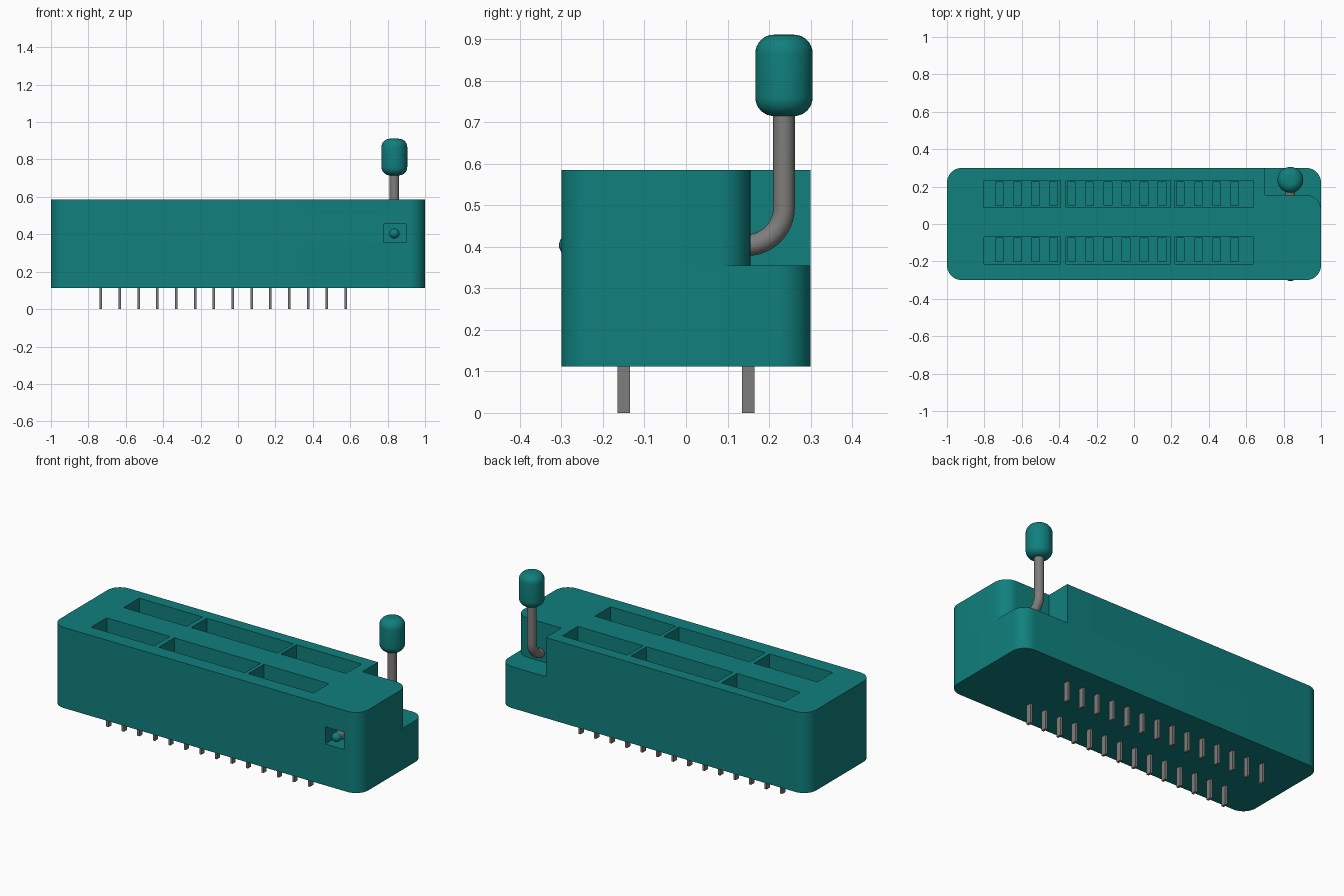
import bpy, bmesh, math
from mathutils import Vector

cube = bpy.data.objects.get("Cube")
if cube:
    bpy.data.objects.remove(cube, do_unlink=True)


def make_material(name, rgb, rough):
    m = bpy.data.materials.new(name)
    m.use_nodes = True
    m.diffuse_color = (*rgb, 1)
    b = m.node_tree.nodes["Principled BSDF"]
    b.inputs["Base Color"].default_value = (*rgb, 1)
    b.inputs["Roughness"].default_value = rough
    return m


TEAL = make_material("teal plastic", (0.005, 0.214, 0.205), 0.5)
GREY = make_material("grey metal", (0.21, 0.205, 0.2), 0.5)


def finish(name, bm, mat):
    bmesh.ops.recalc_face_normals(bm, faces=bm.faces)
    me = bpy.data.meshes.new(name)
    bm.to_mesh(me)
    bm.free()
    ob = bpy.data.objects.new(name, me)
    bpy.context.collection.objects.link(ob)
    me.materials.append(mat)
    return ob


def smooth(ob):
    bpy.ops.object.select_all(action='DESELECT')
    ob.select_set(True)
    bpy.context.view_layer.objects.active = ob
    bpy.ops.object.shade_smooth_by_angle(angle=math.radians(35))


def prism(name, corners, z0, z1, mat):
    """Extrude an outline of (x, y, corner radius) points; every corner is 90 degrees."""
    pts = []
    n = len(corners)
    for i, (x, y, r) in enumerate(corners):
        p = Vector((x, y))
        if r == 0:
            pts.append(p)
            continue
        a = (Vector(corners[i - 1][:2]) - p).normalized()
        b = (Vector(corners[(i + 1) % n][:2]) - p).normalized()
        c = p + (a + b) * r
        for k in range(13):
            t = k / 12 * math.pi / 2
            pts.append(c - b * r * math.cos(t) - a * r * math.sin(t))
    bm = bmesh.new()
    f = bm.faces.new([bm.verts.new((q.x, q.y, z0)) for q in pts])
    ext = bmesh.ops.extrude_face_region(bm, geom=[f])
    top = [v for v in ext["geom"] if isinstance(v, bmesh.types.BMVert)]
    bmesh.ops.translate(bm, verts=top, vec=(0, 0, z1 - z0))
    return finish(name, bm, mat)


def boxes(name, extents, mat):
    """One mesh of boxes, each given as x0, x1, y0, y1, z0, z1."""
    bm = bmesh.new()
    for x0, x1, y0, y1, z0, z1 in extents:
        vs = bmesh.ops.create_cube(bm, size=1)["verts"]
        bmesh.ops.scale(bm, verts=vs, vec=(x1 - x0, y1 - y0, z1 - z0))
        bmesh.ops.translate(bm, verts=vs, vec=((x0 + x1) / 2, (y0 + y1) / 2, (z0 + z1) / 2))
    return finish(name, bm, mat)


def cut(ob, extents):
    cutter = boxes("cutter", extents, TEAL)
    cutter.hide_render = True
    mod = ob.modifiers.new("cut", 'BOOLEAN')
    mod.operation, mod.solver, mod.object = 'DIFFERENCE', 'EXACT', cutter
    bpy.context.view_layer.objects.active = ob
    bpy.ops.object.modifier_apply(modifier=mod.name)
    bpy.data.objects.remove(cutter, do_unlink=True)


# Housing: lower base and upper block with the lever notch at the back left
BOTTOM, SHELF, TOP, R = 0.112, 0.355, 0.585, 0.08
base = prism("housing_base",
             [(-1, -0.3, R), (1, -0.3, R), (1, 0.3, R), (-1, 0.3, R)],
             BOTTOM, SHELF, TEAL)
block = prism("housing_block",
              [(-1, -0.3, R), (1, -0.3, R), (1, 0.155, R),
               (0.70, 0.155, 0), (0.70, 0.3, 0), (-1, 0.3, R)],
              SHELF, TOP, TEAL)

# Long slots in the top, and the square pocket in the front
rows = [(-0.214, -0.07), (0.088, 0.232)]
spans = [(-0.803, -0.393), (-0.364, 0.195), (0.217, 0.64)]
FLOOR = 0.42
slots = [(x0, x1, y0, y1, FLOOR, 0.7) for x0, x1 in spans for y0, y1 in rows]
slots.append((0.777, 0.897, -0.4, -0.2, 0.3, 0.456))
cut(block, slots)

# Contact holes in the slot floors
holes = []
for y0, y1 in [(-0.2, -0.076), (0.098, 0.224)]:
    for i in range(14):
        x = -0.72 + i * 0.0967
        holes.append((x - 0.021, x + 0.021, y0, y1, 0.37, 0.5))
cut(block, holes)
smooth(base)
smooth(block)

# Two rows of pins
pins = []
for y in (-0.15, 0.15):
    for i in range(14):
        x = -0.733 + i * 0.1007
        pins.append((x - 0.007, x + 0.007, y - 0.015, y + 0.015, 0, BOTTOM + 0.02))
boxes("contact_pins", pins, GREY)

# Bent lever rod
LX, LY, LZ, BEND, ROD = 0.836, 0.236, 0.404, 0.09, 0.026
path = [(-0.285, LZ)]
for k in range(13):
    t = k / 12 * math.pi / 2
    path.append((LY - BEND + BEND * math.sin(t), LZ + BEND - BEND * math.cos(t)))
path.append((LY, 0.74))
curve = bpy.data.curves.new("lever_rod", 'CURVE')
curve.dimensions = '3D'
curve.bevel_depth = ROD
curve.bevel_resolution = 6
curve.use_fill_caps = True
spline = curve.splines.new('POLY')
spline.points.add(len(path) - 1)
for p, (y, z) in zip(spline.points, path):
    p.co = (LX, y, z, 1)
rod = bpy.data.objects.new("lever_rod", curve)
bpy.context.collection.objects.link(rod)
curve.materials.append(GREY)
bpy.ops.object.select_all(action='DESELECT')
rod.select_set(True)
bpy.context.view_layer.objects.active = rod
bpy.ops.object.convert(target='MESH')
smooth(bpy.context.view_layer.objects.active)

# Rounded tip at the front end of the rod
bm = bmesh.new()
bmesh.ops.create_uvsphere(bm, u_segments=24, v_segments=12, radius=0.027)
bmesh.ops.translate(bm, verts=bm.verts, vec=(LX, -0.279, LZ))
smooth(finish("lever_tip", bm, TEAL))

# Lever knob: cylinder with rounded rims
K0, K1, KR, RIM = 0.715, 0.911, 0.069, 0.045
profile = [(0, K0)]
for zc, start in ((K0 + RIM, -math.pi / 2), (K1 - RIM, 0)):
    for k in range(9):
        t = start + k / 8 * math.pi / 2
        profile.append((KR - RIM + RIM * math.cos(t), zc + RIM * math.sin(t)))
profile.append((0, K1))
bm = bmesh.new()
vs = [bm.verts.new((LX + r, LY, z)) for r, z in profile]
es = [bm.edges.new(pair) for pair in zip(vs, vs[1:])]
bmesh.ops.spin(bm, geom=vs + es, cent=(LX, LY, 0), axis=(0, 0, 1),
               angle=2 * math.pi, steps=40)
bmesh.ops.remove_doubles(bm, verts=bm.verts, dist=0.0005)
smooth(finish("lever_knob", bm, TEAL))
